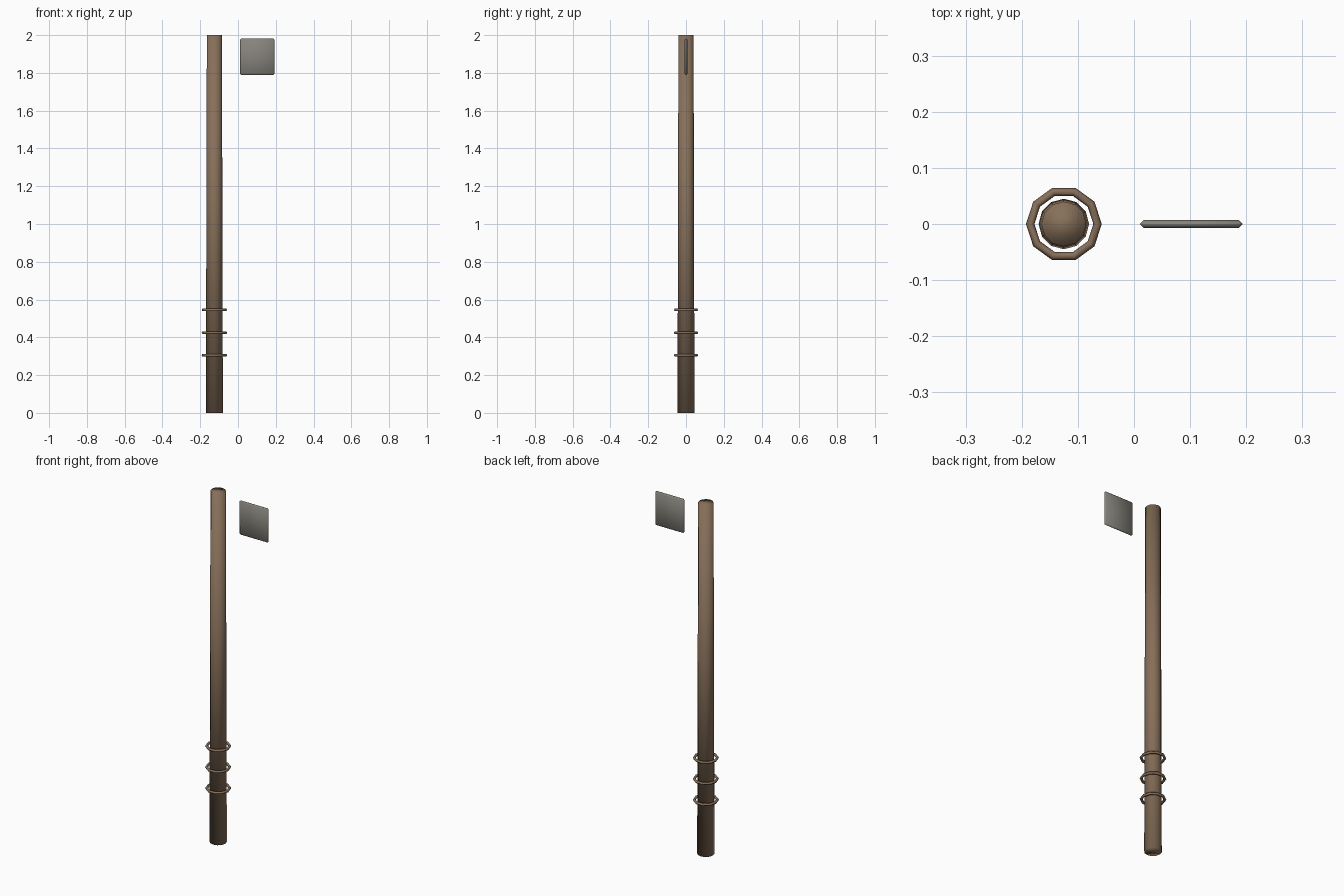
import bpy
import math

cube = bpy.data.objects.get("Cube")
if cube:
    bpy.data.objects.remove(cube, do_unlink=True)


def make_material(name, color):
    mat = bpy.data.materials.new(name)
    mat.use_nodes = True
    mat.diffuse_color = color
    mat.node_tree.nodes["Principled BSDF"].inputs["Base Color"].default_value = color
    return mat


wood = make_material("brown wood", (0.24, 0.16, 0.10, 1))
metal = make_material("grey metal", (0.24, 0.23, 0.20, 1))


def finish(name, mat):
    obj = bpy.context.object
    obj.name = name
    obj.data.materials.append(mat)
    bpy.ops.object.shade_smooth()
    return obj


POLE_X = -0.125

# Tapered pole, softly shaded across its ends
bpy.ops.mesh.primitive_cone_add(vertices=12, radius1=0.045, radius2=0.04,
                                depth=2, location=(POLE_X, 0, 1))
finish("pole", wood)

# Loose rings around the lower pole
for i in range(3):
    bpy.ops.mesh.primitive_torus_add(major_segments=10, minor_segments=6,
                                     major_radius=0.06, minor_radius=0.0075,
                                     location=(POLE_X, 0, 0.305 + 0.12 * i))
    finish(f"ring_{i + 1}", wood)

# Thin square plate with chamfered rim
bpy.ops.mesh.primitive_cube_add(size=1, location=(0.102, 0, 1.885))
plate = bpy.context.object
plate.scale = (0.182, 0.014, 0.194)
bpy.ops.object.transform_apply(location=False, rotation=False, scale=True)
finish("sign_plate", metal)
bevel = plate.modifiers.new("rim", "BEVEL")
bevel.width = 0.006
bevel.segments = 1
